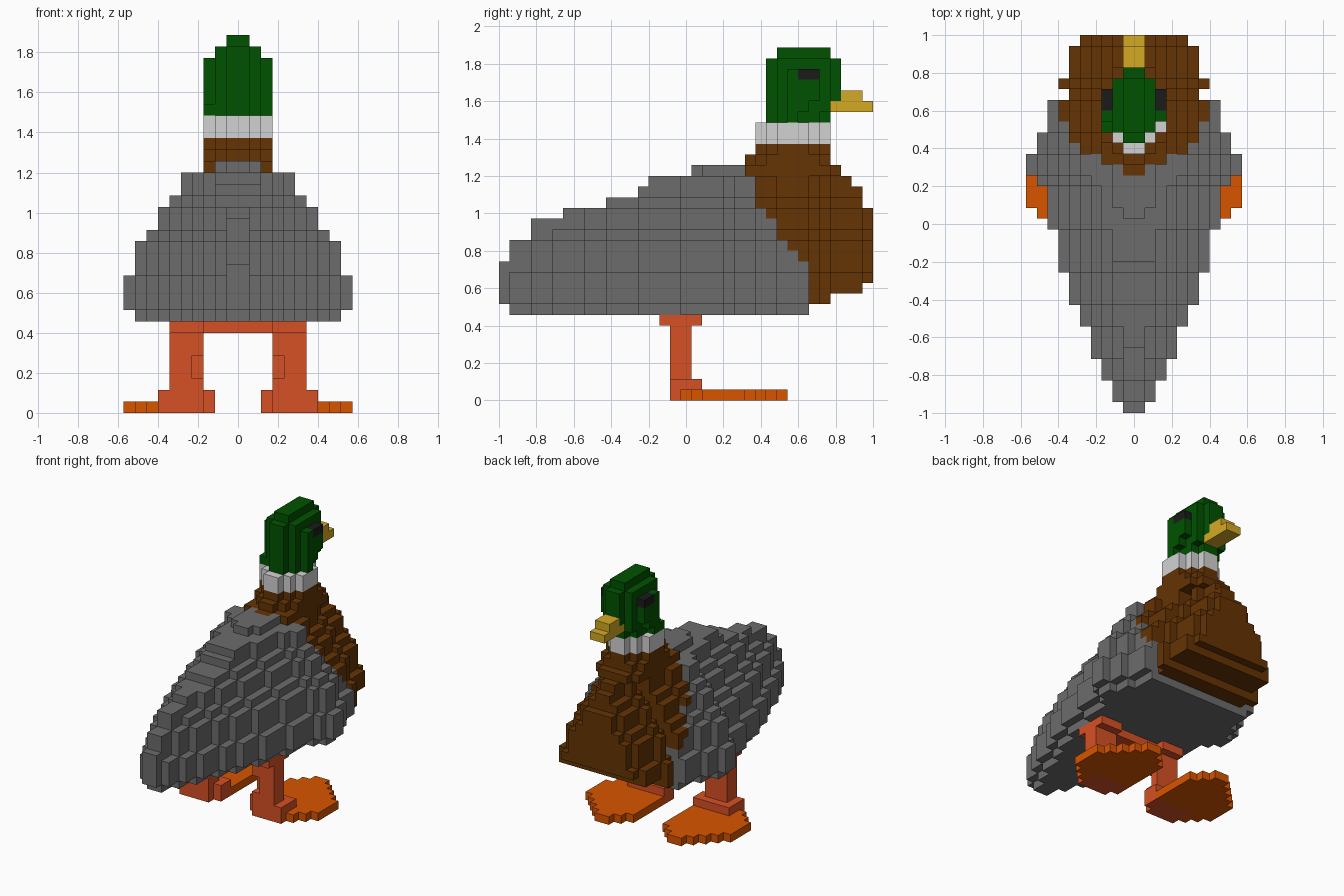
import bpy
import bmesh

if "Cube" in bpy.data.objects:
    bpy.data.objects.remove(bpy.data.objects["Cube"], do_unlink=True)

V = 2 / 35                      # edge length of one block
blocks = {}                     # (x, y, z) block index -> part name


def material(name, rgb):
    m = bpy.data.materials.new(name)
    m.use_nodes = True
    m.diffuse_color = (*rgb, 1)
    m.node_tree.nodes["Principled BSDF"].inputs["Base Color"].default_value = (*rgb, 1)
    return m


grey = material("grey", (0.15, 0.15, 0.15))
brown = material("brown", (0.13, 0.034, 0.001))
green = material("green", (0.0, 0.085, 0.0))
white = material("white", (0.65, 0.65, 0.65))
black = material("black", (0.011, 0.011, 0.011))
yellow = material("yellow", (0.66, 0.4, 0.018))
red_orange = material("red orange", (0.68, 0.082, 0.018))
orange = material("orange", (0.69, 0.09, 0.0))


def runs(*pairs):
    """Expand (count, value) pairs into a list."""
    return [v for n, v in pairs for _ in range(n)]


def fill(part, x0, x1, y0, y1, z0, z1):
    for x in range(x0, x1):
        for y in range(y0, y1):
            for z in range(z0, z1):
                blocks[x, y, z] = part


def fill_outline(part, y0, half_widths, z0, z1):
    """Stack a mirrored plan outline, one half width per row along y."""
    for n, w in enumerate(half_widths):
        fill(part, -w, w, y0 + n, y0 + n + 1, z0, z1)


# Body: half width, top and underside for each row from tail to breast
width = runs((1, 1), (2, 2), (2, 3), (3, 4), (2, 5), (3, 6), (4, 7), (4, 8), (1, 9),
             (2, 10), (2, 9), (3, 8), (1, 6), (1, 7), (3, 6), (1, 5))
top = runs((1, 13), (2, 15), (3, 17), (4, 18), (3, 19), (1, 20), (19, 21),
           (1, 20), (1, 18))
base = runs((1, 9), (28, 8), (2, 9), (3, 10), (1, 11))
# How far each layer steps in from the half width, from layer 8 upwards
step_in = [1, 0, 0, 0, 1, 1, 1, 2, 3, 3, 4, 5, 5]
# Row where the breast colour begins, by height
breast_start = runs((13, 29), (1, 28), (1, 27), (2, 26), (1, 25), (3, 24))

for y in range(35):
    for z in range(base[y], top[y]):
        w = max(1, width[y] - step_in[z - 8])
        part = "breast" if y >= breast_start[z] else "body"
        fill(part, -w, w, y, y + 1, z, z + 1)

# Ridge of the back
fill_outline("body", 18, [1, 2, 2, 2, 2], 21, 22)

# Neck and collar
neck_plan = [1, 2, 3, 3, 3, 2, 1]
fill_outline("neck", 22, [1, 3, 3, 3, 3, 3, 3, 3, 3, 2], 21, 22)
fill_outline("neck", 23, [1, 2, 3, 3, 3, 3, 3, 2], 22, 23)
fill_outline("neck", 24, neck_plan, 23, 24)
fill_outline("collar", 24, neck_plan, 24, 26)

# Head, narrowing at the throat and with a stepped crown
fill_outline("head", 25, [1, 2, 3, 2, 2, 1], 26, 27)
fill_outline("head", 25, [1, 2, 3, 3, 2, 2], 27, 28)
fill_outline("head", 25, [1, 2, 3, 3, 3, 2, 1], 28, 31)
fill_outline("head", 25, [1, 2, 2, 2, 2, 2, 1], 31, 32)
fill_outline("head", 26, [1] * 5, 32, 33)
fill("head", -3, -2, 26, 27, 26, 27)

# Bill
fill("bill", -1, 1, 31, 35, 27, 28)
fill("bill", -1, 1, 32, 34, 28, 29)

# Hip bar joining the legs
fill("hips", -6, 6, 16, 18, 7, 8)

# Mirrored eyes, legs and webbed feet
foot_rows = [(3, 8), (2, 9), (2, 10), (2, 10), (2, 10), (2, 10),
             (2, 9), (2, 8), (3, 7), (4, 6)]
for side, s in (("left", 1), ("right", -1)):
    def pair(part, a, b, *rest):
        lo, hi = sorted((s * a, s * b))
        fill(side + "_" + part, lo, hi, *rest)

    pair("eye", 2, 3, 28, 30, 30, 31)
    for n, (a, b) in enumerate(foot_rows):
        pair("foot", a, b, 17 + n, 18 + n, 0, 1)
    # Flared thigh, shin with a notched inner edge, then ankle
    pair("leg", 3, 6, 15, 19, 7, 8)
    pair("leg", 3, 6, 16, 18, 5, 7)
    pair("leg", 4, 6, 16, 17, 3, 5)
    pair("leg", 3, 6, 17, 18, 3, 5)
    pair("leg", 3, 6, 16, 18, 2, 3)
    pair("leg", 3, 7, 16, 17, 0, 2)
    pair("leg", 2, 7, 17, 19, 0, 2)

# Four corners of each block side, keyed by direction
SIDES = {
    (1, 0, 0): ((1, 0, 0), (1, 1, 0), (1, 1, 1), (1, 0, 1)),
    (-1, 0, 0): ((0, 0, 0), (0, 0, 1), (0, 1, 1), (0, 1, 0)),
    (0, 1, 0): ((0, 1, 0), (0, 1, 1), (1, 1, 1), (1, 1, 0)),
    (0, -1, 0): ((0, 0, 0), (1, 0, 0), (1, 0, 1), (0, 0, 1)),
    (0, 0, 1): ((0, 0, 1), (1, 0, 1), (1, 1, 1), (0, 1, 1)),
    (0, 0, -1): ((0, 0, 0), (0, 1, 0), (1, 1, 0), (1, 0, 0)),
}


def build(part, mat):
    """Skin the exposed sides of all blocks of one part."""
    bm = bmesh.new()
    verts = {}
    for (x, y, z), owner in blocks.items():
        if owner != part:
            continue
        for (dx, dy, dz), corners in SIDES.items():
            if (x + dx, y + dy, z + dz) in blocks:
                continue
            face = []
            for cx, cy, cz in corners:
                key = (x + cx, y + cy, z + cz)
                if key not in verts:
                    verts[key] = bm.verts.new((key[0] * V, key[1] * V - 1, key[2] * V))
                face.append(verts[key])
            bm.faces.new(face)
    # Merge flat runs of block sides into single faces
    bmesh.ops.dissolve_limit(bm, angle_limit=0.01, verts=bm.verts, edges=bm.edges)
    mesh = bpy.data.meshes.new(part)
    bm.to_mesh(mesh)
    bm.free()
    mesh.materials.append(mat)
    bpy.context.collection.objects.link(bpy.data.objects.new(part, mesh))


for part, mat in (("body", grey), ("breast", brown), ("neck", brown), ("collar", white),
                  ("head", green), ("bill", yellow), ("hips", red_orange),
                  ("left_eye", black), ("right_eye", black),
                  ("left_leg", red_orange), ("right_leg", red_orange),
                  ("left_foot", orange), ("right_foot", orange)):
    build(part, mat)
